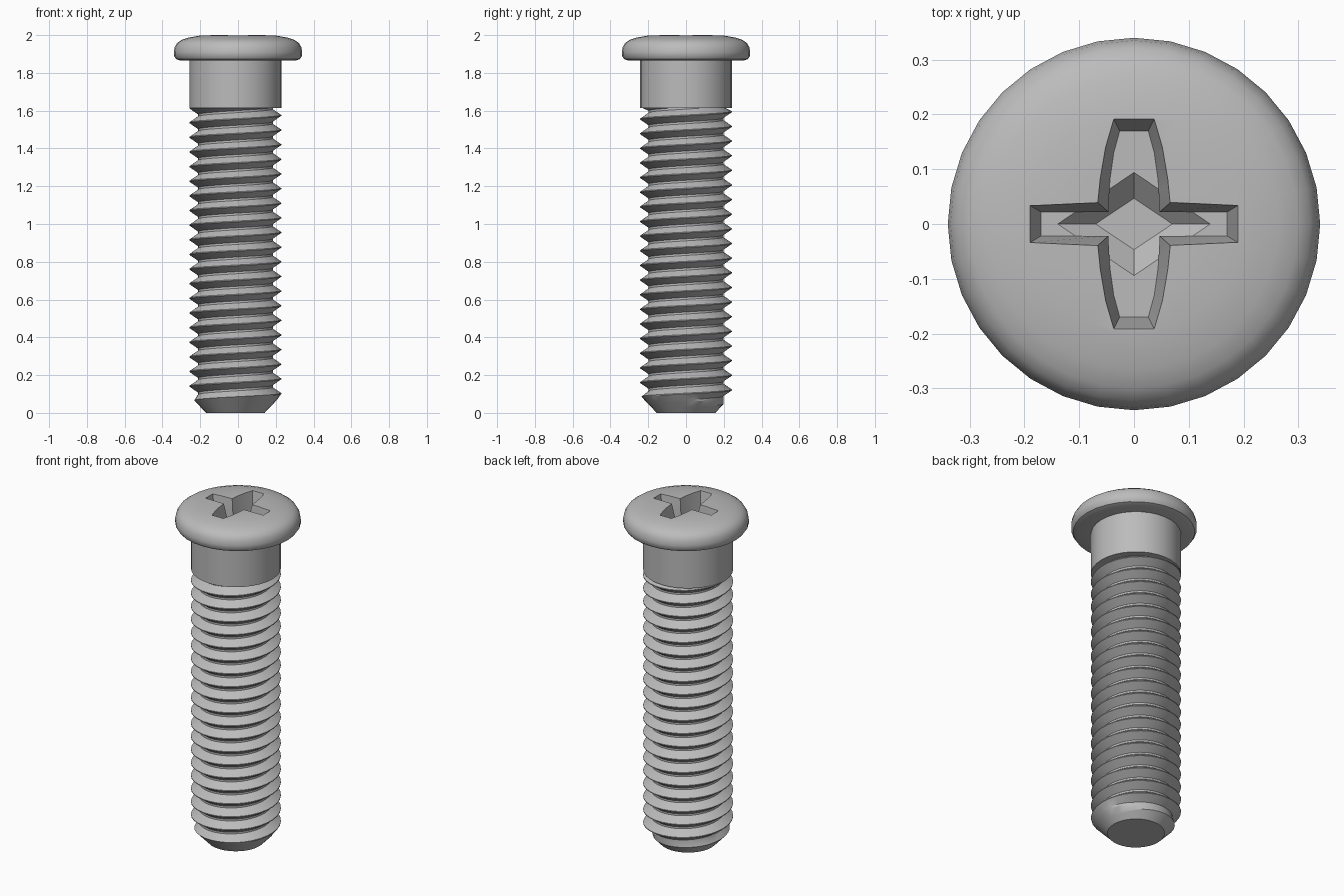
import bpy, bmesh, math

if "Cube" in bpy.data.objects:
    bpy.data.objects.remove(bpy.data.objects["Cube"])

SEG = 32
SHAFT_X = -0.014          # shaft sits slightly off the head axis
CREST, ROOT = 0.243, 0.198
PITCH = 0.0775
THREAD_TOP = 1.62

steel = bpy.data.materials.new("grey steel")
steel.use_nodes = True
GREY = (0.5, 0.5, 0.5, 1)
steel.diffuse_color = GREY
steel.node_tree.nodes["Principled BSDF"].inputs["Base Color"].default_value = GREY


def make_object(name, bm, x=0.0, smooth=True):
    bmesh.ops.remove_doubles(bm, verts=bm.verts, dist=1e-5)
    bmesh.ops.dissolve_degenerate(bm, edges=bm.edges, dist=1e-5)
    bmesh.ops.recalc_face_normals(bm, faces=bm.faces)
    mesh = bpy.data.meshes.new(name)
    bm.to_mesh(mesh)
    bm.free()
    mesh.materials.append(steel)
    obj = bpy.data.objects.new(name, mesh)
    bpy.context.collection.objects.link(obj)
    obj.location.x = x
    if smooth:
        shade(obj)
    return obj


def shade(obj):
    bpy.ops.object.select_all(action='DESELECT')
    obj.select_set(True)
    bpy.context.view_layer.objects.active = obj
    bpy.ops.object.shade_smooth_by_angle(angle=math.radians(30))


def lathe(name, profile, x=0.0, smooth=True):
    """Revolve (radius, z) points; ends are capped when capped radius is non-zero and closed."""
    bm = bmesh.new()
    verts = [bm.verts.new((r, 0, z)) for r, z in profile]
    edges = [bm.edges.new(p) for p in zip(verts, verts[1:])]
    bmesh.ops.spin(bm, geom=verts + edges, cent=(0, 0, 0), axis=(0, 0, 1),
                   angle=2 * math.pi, steps=SEG, use_merge=True)
    return make_object(name, bm, x, smooth)


def prism(name, lower, upper):
    """Closed solid between two outlines of equal length."""
    bm = bmesh.new()
    a = [bm.verts.new(p) for p in lower]
    b = [bm.verts.new(p) for p in upper]
    bm.faces.new(a)
    bm.faces.new(b)
    for i in range(len(a)):
        j = (i + 1) % len(a)
        bm.faces.new((a[i], a[j], b[j], b[i]))
    obj = make_object(name, bm, smooth=False)
    obj.hide_render = True
    return obj


def four_way(quadrant, z):
    """Mirror a quarter outline into all four quadrants."""
    q = quadrant
    pts = q + [(-x, y) for x, y in reversed(q)]
    pts += [(-x, -y) for x, y in q] + [(x, -y) for x, y in reversed(q)]
    return [(x, y, z) for x, y in pts]


# Rounded head, with a plug hidden inside the neck
head = lathe("head", [
    (0, 1.78), (0.20, 1.78), (0.20, 1.865), (0.305, 1.865), (0.328, 1.873),
    (0.339, 1.89), (0.340, 1.91), (0.335, 1.937), (0.322, 1.959),
    (0.30, 1.974), (0.265, 1.986), (0.20, 1.998), (0.12, 2.0), (0, 2.0)], smooth=False)

# Cross recess with tapered walls
top = [(0.190, 0.034), (0.066, 0.039), (0.062, 0.08), (0.052, 0.14), (0.037, 0.192)]
floor = [(0.170, 0.022), (0.047, 0.022), (0.044, 0.08), (0.037, 0.13), (0.026, 0.170)]
over = [(x + (x - u) * 0.083, y + (y - v) * 0.083) for (x, y), (u, v) in zip(top, floor)]
cross_cutter = prism("cross_cutter", four_way(floor, 1.88), four_way(over, 2.01))

# Diamond pit at the centre of the recess
def diamond(rx, ry, z):
    return [(rx, 0, z), (0, ry, z), (-rx, 0, z), (0, -ry, z)]

pit_cutter = prism("pit_cutter", diamond(0.07, 0.047, 1.84), diamond(0.148, 0.1, 1.885))

bpy.context.view_layer.objects.active = head
for cutter in (cross_cutter, pit_cutter):
    mod = head.modifiers.new("recess", 'BOOLEAN')
    mod.operation = 'DIFFERENCE'
    mod.solver = 'EXACT'
    # Keep the pit inside the cross by intersecting it with a taller cross
    mod.object = cutter
    if cutter is pit_cutter:
        deep = prism("pit_limit", four_way(floor, 1.80), four_way(floor, 1.8801))
        clip = pit_cutter.modifiers.new("clip", 'BOOLEAN')
        clip.operation = 'INTERSECT'
        clip.solver = 'EXACT'
        clip.object = deep
        bpy.context.view_layer.objects.active = pit_cutter
        bpy.ops.object.modifier_apply(modifier=clip.name)
        bpy.data.objects.remove(deep)
        bpy.context.view_layer.objects.active = head
    bpy.ops.object.modifier_apply(modifier=mod.name)
    bpy.data.objects.remove(cutter)
shade(head)

# Plain neck under the head
lathe("neck", [(0.19, 1.615), (CREST, 1.615), (CREST, 1.867)], SHAFT_X)

# Spiral thread, right-handed, trimmed by the cone of the tip
TIP_R, TIP_SLOPE = 0.155, 0.95
SECTION = [(1, 0), (1, 0.06), (0, 0.46), (0, 0.60), (1, 1)]   # (height, fraction of pitch)
bm = bmesh.new()
previous = None
first = -2 * SEG
START_Z = 0.025            # crest height at angle zero
for i in range(first, int(THREAD_TOP / PITCH + 1) * SEG):
    angle = 2 * math.pi * i / SEG
    depth = min(1, max(0, (i + 4) / 8))   # groove fades in near the tip
    ring = []
    for h, f in SECTION:
        z = START_Z + PITCH * (i / SEG + f) - PITCH * 0.03
        z = min(max(z, 0), THREAD_TOP)
        r = CREST - (CREST - ROOT) * (1 - h) * depth
        r = min(r, TIP_R + TIP_SLOPE * z)
        ring.append(bm.verts.new((r * math.cos(angle), r * math.sin(angle), z)))
    if previous:
        for k in range(len(ring) - 1):
            quad = (previous[k], ring[k], ring[k + 1], previous[k + 1])
            zs = [v.co.z for v in quad]
            if max(zs) - min(zs) > 1e-6:
                bm.faces.new(quad)
    previous = ring
bmesh.ops.delete(bm, geom=[v for v in bm.verts if not v.link_faces], context='VERTS')
make_object("thread", bm, SHAFT_X)

# Flat end of the tip
bm = bmesh.new()
bmesh.ops.create_circle(bm, cap_ends=True, segments=SEG, radius=TIP_R)
tip = make_object("tip_end", bm, SHAFT_X)
for p in tip.data.polygons:
    if p.normal.z > 0:
        tip.data.flip_normals()
        break
